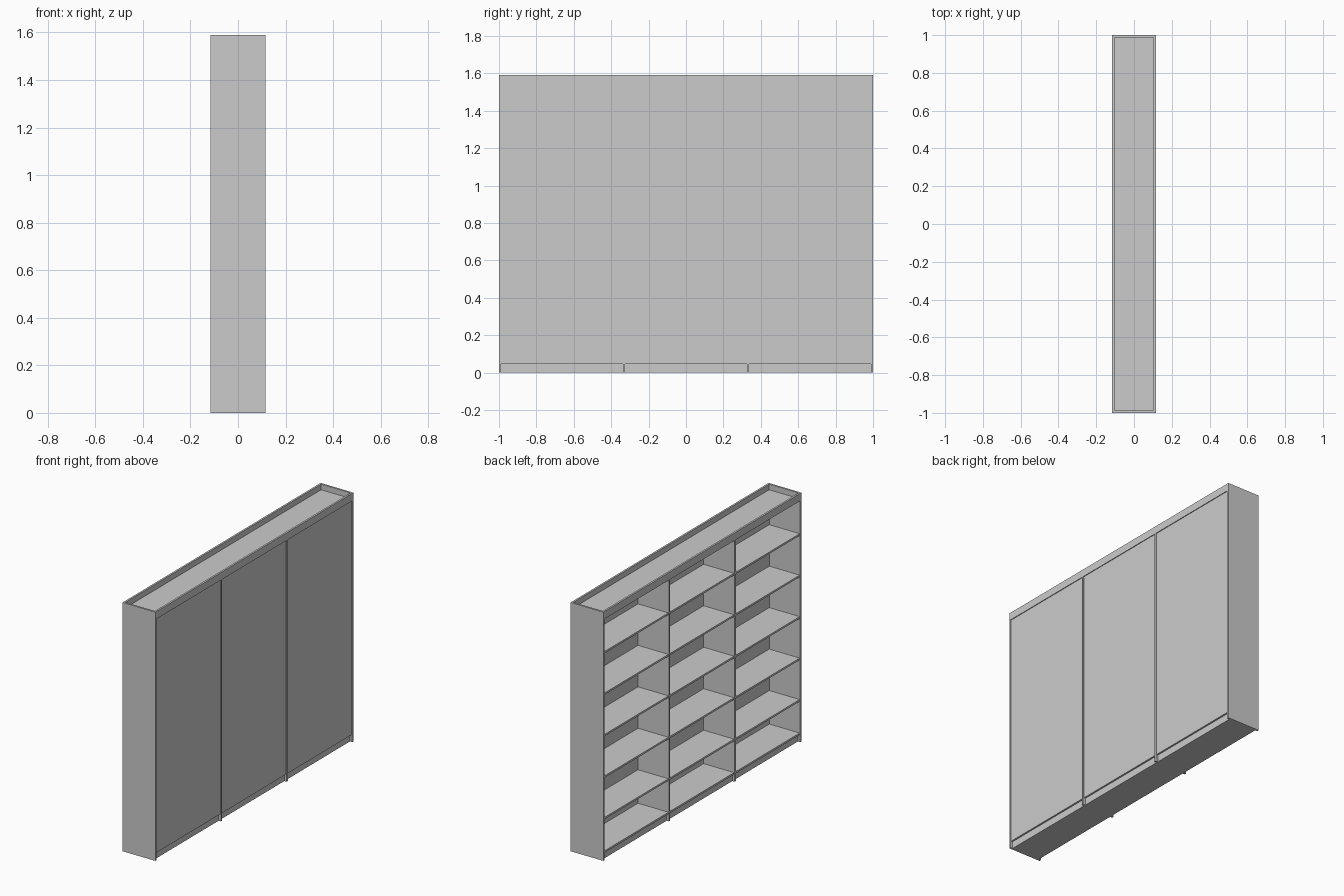
import bpy

if "Cube" in bpy.data.objects:
    bpy.data.objects.remove(bpy.data.objects["Cube"])

H, D, T = 1.59, 0.116, 0.012      # height, half depth, board thickness
BAY = (2 - 4 * T) / 3             # clear width of one bay
RAIL = 0.048                      # height of the top rails
PLINTH = 0.045


def box(name, x0, x1, y0, y1, z0, z1):
    bpy.ops.mesh.primitive_cube_add(size=1, location=((x0 + x1) / 2, (y0 + y1) / 2, (z0 + z1) / 2))
    ob = bpy.context.object
    ob.name = name
    ob.scale = (x1 - x0, y1 - y0, z1 - z0)
    bpy.ops.object.transform_apply(location=False, rotation=False, scale=True)
    return ob


# outer sides and inner dividers
for i in range(4):
    y = -1 + i * (BAY + T)
    outer = i in (0, 3)
    box("side_panel" if outer else "divider", -D, D, y, y + T, 0, H if outer else H - RAIL)

# top board sunk between two long rails
box("top_board", -D + T, D - T, -1 + T, 1 - T, H - RAIL, H - RAIL + T)
for s in (-1, 1):
    xs = sorted((s * D, s * (D - T)))
    box("top_rail", xs[0], xs[1], -1 + T, 1 - T, H - RAIL, H)

# three bays: recessed plinth, base shelf, back panel and evenly spaced shelves
for b in range(3):
    y0 = -1 + T + b * (BAY + T)
    y1 = y0 + BAY
    box("plinth", -0.1, 0.1, y0, y1, 0, PLINTH)
    box("base_shelf", -D + 0.004, D - 0.005, y0, y1, PLINTH, PLINTH + T)
    box("back_panel", D - 0.013, D - 0.005, y0, y1, PLINTH, H - RAIL)
    for k in range(1, 6):
        z = k * H / 6
        box("shelf", -D + 0.004, D - 0.013, y0, y1, z - T / 2, z + T / 2)
